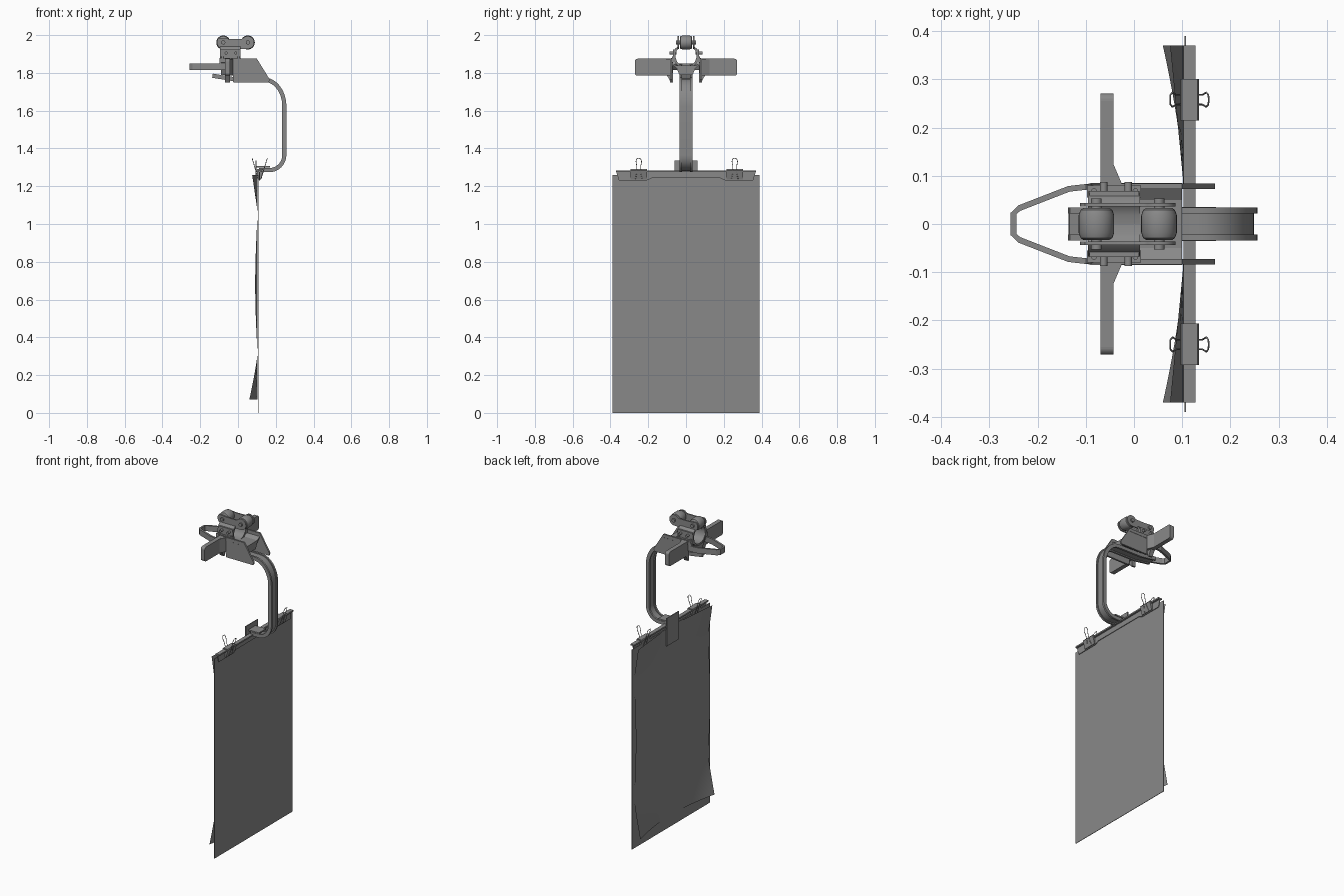
import bpy, bmesh, math
from mathutils import Vector

if "Cube" in bpy.data.objects:
    bpy.data.objects.remove(bpy.data.objects["Cube"])

metal = bpy.data.materials.new("mid_grey")
metal.diffuse_color = (0.25, 0.25, 0.25, 1)
metal.use_nodes = True
metal.node_tree.nodes["Principled BSDF"].inputs["Base Color"].default_value = metal.diffuse_color


def finish(name, bm, smooth=False):
    bmesh.ops.recalc_face_normals(bm, faces=bm.faces)
    me = bpy.data.meshes.new(name)
    bm.to_mesh(me)
    bm.free()
    ob = bpy.data.objects.new(name, me)
    bpy.context.collection.objects.link(ob)
    me.materials.append(metal)
    if smooth:
        bpy.ops.object.select_all(action='DESELECT')
        ob.select_set(True)
        bpy.context.view_layer.objects.active = ob
        bpy.ops.object.shade_smooth_by_angle(angle=math.radians(35))
    return ob


def prism(name, pts, axis, a, b, smooth=False):
    """Extrude a 2D outline along an axis from a to b."""
    def place(p, t):
        return {'x': (t, p[0], p[1]), 'y': (p[0], t, p[1]), 'z': (p[0], p[1], t)}[axis]
    bm = bmesh.new()
    lo = [bm.verts.new(place(p, a)) for p in pts]
    hi = [bm.verts.new(place(p, b)) for p in pts]
    bm.faces.new(lo)
    bm.faces.new(hi)
    n = len(pts)
    for i in range(n):
        j = (i + 1) % n
        bm.faces.new((lo[i], lo[j], hi[j], hi[i]))
    return finish(name, bm, smooth)


def box(name, x, y, z):
    return prism(name, [(x[0], y[0]), (x[1], y[0]), (x[1], y[1]), (x[0], y[1])], 'z', *z)


def arc(cx, cy, rx, ry, a0, a1, n=10):
    return [(cx + rx * math.cos(math.radians(a0 + (a1 - a0) * i / n)),
             cy + ry * math.sin(math.radians(a0 + (a1 - a0) * i / n))) for i in range(n + 1)]


def band(path, t):
    """Closed outline of thickness t around an open 2D path."""
    left, right = [], []
    for i, p in enumerate(path):
        d = Vector(path[min(i + 1, len(path) - 1)]) - Vector(path[max(i - 1, 0)])
        n = Vector((-d.y, d.x)).normalized() * t / 2
        left.append(tuple(Vector(p) + n))
        right.append(tuple(Vector(p) - n))
    return left + right[::-1]


def disc(name, x, z, r, y0, y1, n=24):
    return prism(name, arc(x, z, r, r, 0, 360 - 360 / n, n - 1), 'y', y0, y1, True)


def mirror_y(s, pts):
    return [(s * y, z) for y, z in pts]


# Hanging front panel
box("front_panel", (0.105, 0.108), (-0.39, 0.39), (0, 1.26))

# Loose rear sheet with curling corners
bm = bmesh.new()
NY, NZ = 24, 40
grid = []
for i in range(NZ + 1):
    z = 0.07 + 1.19 * i / NZ
    row = []
    for j in range(NY + 1):
        y = -0.37 + 0.74 * j / NY
        side = max(0, (abs(y) - 0.08) / 0.29)
        low = max(0, (0.31 - z) / 0.24) ** 1.2
        high = max(0, (z - 1.07) / 0.19)
        mid = math.sin(math.pi * min(1, max(0, (z - 0.32) / 0.72)))
        off = 0.043 * low * side ** 1.5 + 0.028 * high * side + 0.012 * mid * side
        row.append(bm.verts.new((0.103 - off, y, z)))
    grid.append(row)
for i in range(NZ):
    for j in range(NY):
        bm.faces.new((grid[i][j], grid[i][j + 1], grid[i + 1][j + 1], grid[i + 1][j]))
finish("rear_sheet", bm, True)

# Top rail with stepped front lip
box("top_rail", (0.103, 0.128), (-0.37, 0.37), (1.275, 1.284))
prism("rail_lip", [(-0.37, 1.278), (-0.355, 1.23), (-0.21, 1.23), (-0.18, 1.243), (0.18, 1.243),
                   (0.21, 1.23), (0.355, 1.23), (0.37, 1.278)], 'x', 0.112, 0.116)

# Spring clips with wire handles
for s, yc in ((1, 0.258), (-1, -0.25)):
    prism("spring_clip", [(0.097, 1.284), (0.1, 1.29), (0.132, 1.29), (0.135, 1.284),
                          (0.121, 1.235), (0.109, 1.235)], 'y', yc - 0.043, yc + 0.043)
    for x0, x1 in ((0.107, 0.075), (0.122, 0.155)):
        cu = bpy.data.curves.new("clip_wire", 'CURVE')
        cu.dimensions = '3D'
        cu.bevel_depth = 0.0018
        cu.bevel_resolution = 1
        sp = cu.splines.new('POLY')
        path = [(-0.018, 0), (-0.010, 0.3), (-0.010, 0.6), (-0.015, 0.85), (-0.010, 0.98), (0, 1),
                (0.010, 0.98), (0.015, 0.85), (0.010, 0.6), (0.010, 0.3), (0.018, 0)]
        sp.points.add(len(path) - 1)
        for p, (y, t) in zip(sp.points, path):
            p.co = (x0 + (x1 - x0) * t, yc + y, 1.238 + 0.11 * t, 1)
        ob = bpy.data.objects.new("clip_wire", cu)
        bpy.context.collection.objects.link(ob)
        cu.materials.append(metal)
        bpy.ops.object.select_all(action='DESELECT')
        ob.select_set(True)
        bpy.context.view_layer.objects.active = ob
        bpy.ops.object.convert(target='MESH')

# Centre bracket holding the rail to the arm
box("bracket_plate", (0.092, 0.097), (-0.06, 0.06), (1.16, 1.336))
box("bracket_shelf", (0.097, 0.17), (-0.035, 0.035), (1.298, 1.306))

# Curved arm: H-section formed by two flanges and a web
path = [(-0.135, 1.785), (-0.03, 1.768)] + arc(0.135, 1.625, 0.11, 0.14, 90, 0, 14) \
    + arc(0.165, 1.365, 0.08, 0.08, 0, -90, 10) + [(0.11, 1.285)]
for s in (1, -1):
    prism("arm_flange", band(path, 0.022), 'y', s * 0.022, s * 0.034, True)
prism("arm_web", band(path, 0.008), 'y', -0.022, 0.022, True)

# Rollers, joined by side links
for xc in (-0.078, 0.052):
    bm = bmesh.new()
    prof = [(-0.033, 0.0), (-0.033, 0.027), (-0.029, 0.033), (-0.018, 0.037), (0.018, 0.037),
            (0.029, 0.033), (0.033, 0.027), (0.033, 0.0)]
    vs = [bm.verts.new((xc, y, 1.961 + r)) for y, r in prof]
    es = [bm.edges.new((vs[i], vs[i + 1])) for i in range(len(vs) - 1)]
    bmesh.ops.spin(bm, geom=vs + es, cent=(xc, 0, 1.961), axis=(0, 1, 0),
                   angle=2 * math.pi, steps=28)
    bmesh.ops.remove_doubles(bm, verts=bm.verts, dist=1e-5)
    finish("roller", bm, True)
    disc("roller_axle", xc, 1.961, 0.011, -0.053, 0.053, 16)
link = arc(-0.078, 1.961, 0.034, 0.034, 270, 135, 14) + [(-0.045, 1.98), (0.02, 1.98)] \
    + arc(0.052, 1.961, 0.034, 0.034, 135, -90, 14)
# Cradle wall under the rollers, one half per side
cradle = [(0.040, 1.935), (0.052, 1.925), (0.061, 1.905), (0.062, 1.885), (0.055, 1.86),
          (0.040, 1.842), (0.020, 1.834), (0, 1.832)]
for s in (1, -1):
    prism("roller_link", link, 'y', s * 0.036, s * 0.044, True)
    prism("cradle_wall", band(mirror_y(s, cradle), 0.012), 'x', -0.095, 0.012, True)
    # Mounting block, with bolts
    box("mount_block", (-0.098, 0.015), (s * 0.055, s * 0.08), (1.855, 1.88))
    box("cradle_ear", (-0.092, 0.01), (s * 0.058, s * 0.068), (1.88, 1.925))
    for bx in (-0.063, -0.012):
        disc("side_bolt", bx, 1.905, 0.008, s * 0.05, s * 0.087, 12)
    for bx in (-0.083, 0.003):
        prism("top_bolt", arc(bx, s * 0.068, 0.006, 0.006, 0, 330, 11), 'z', 1.88, 1.886, True)
    # Sloping side plate
    prism("side_plate", [(-0.035, 1.875), (0.10, 1.875), (0.168, 1.765), (0.163, 1.75),
                         (-0.025, 1.75)], 'y', s * 0.073, s * 0.084)
    # Side wing with rounded tip, tapering into a gusset
    wing = [(0.07, 1.875)] + arc(0.255, 1.860, 0.016, 0.015, 90, 0, 5) \
        + arc(0.255, 1.800, 0.016, 0.015, 0, -90, 5) + [(0.1, 1.785), (0.08, 1.75), (0.07, 1.75)]
    prism("side_wing", mirror_y(s, wing), 'x', -0.070, -0.043)
    prism("wing_root", [(-0.07, s * 0.075), (-0.022, s * 0.075), (-0.028, s * 0.09),
                        (-0.043, s * 0.125), (-0.068, s * 0.125)], 'z', 1.785, 1.874)
    prism("loop_root", [(-0.10, 1.85), (-0.085, 1.876), (-0.035, 1.876), (-0.035, 1.80),
                        (-0.065, 1.815), (-0.10, 1.815)], 'y', s * 0.072, s * 0.082)

# Spine below the cradle, joined to both side plates
prism("spine_block", [(-0.085, 1.855), (-0.05, 1.825), (-0.035, 1.79), (0.035, 1.79),
                      (0.05, 1.825), (0.085, 1.855), (0.085, 1.862), (0.05, 1.838),
                      (-0.05, 1.838), (-0.085, 1.862)], 'x', -0.09, 0.10)

# Front bumper loop
loop = [(-0.09, 0.078), (-0.135, 0.073), (-0.238, 0.033), (-0.250, 0.022),
        (-0.250, -0.022), (-0.238, -0.033), (-0.135, -0.073), (-0.09, -0.078)]
prism("bumper_loop", band(loop, 0.012), 'z', 1.815, 1.85)
